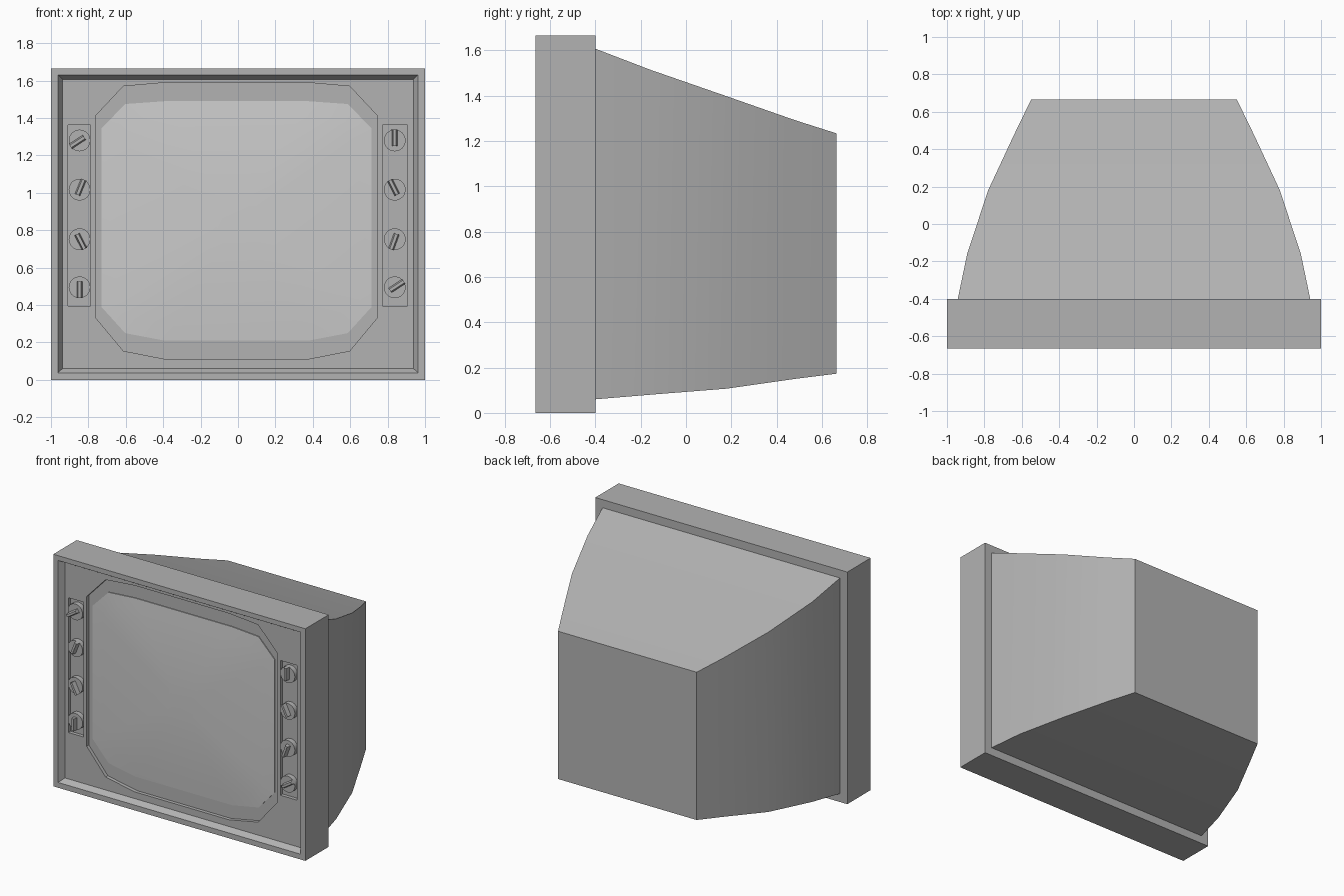
import bpy, bmesh, math
from mathutils import Matrix, Vector

if "Cube" in bpy.data.objects:
    bpy.data.objects.remove(bpy.data.objects["Cube"])

FRONT, PANEL, FLOOR, BACK = -0.665, -0.625, -0.60, -0.40

# Darker grey for the casing; the glass keeps the lighter plain grey
casing = bpy.data.materials.new("casing_grey")
casing.diffuse_color = (0.45, 0.45, 0.45, 1)
casing.use_nodes = True
casing.node_tree.nodes["Principled BSDF"].inputs["Base Color"].default_value = casing.diffuse_color


def finish(bm, name, angle=None, mat=casing):
    bmesh.ops.recalc_face_normals(bm, faces=bm.faces)
    me = bpy.data.meshes.new(name)
    bm.to_mesh(me)
    bm.free()
    if mat:
        me.materials.append(mat)
    ob = bpy.data.objects.new(name, me)
    bpy.context.collection.objects.link(ob)
    bpy.ops.object.select_all(action='DESELECT')
    ob.select_set(True)
    bpy.context.view_layer.objects.active = ob
    if angle:
        bpy.ops.object.shade_smooth_by_angle(angle=math.radians(angle))
    return ob


def skin(bm, rings):
    """Skin equal-length rings of points, closing the ends."""
    loops = [[bm.verts.new(p) for p in r] for r in rings]
    n = len(loops[0])
    for a, b in zip(loops, loops[1:]):
        for i in range(n):
            j = (i + 1) % n
            bm.faces.new((a[i], a[j], b[j], b[i]))
    bm.faces.new(loops[0][::-1])
    bm.faces.new(loops[-1])


def loft(name, rings, angle=None, mat=casing):
    bm = bmesh.new()
    skin(bm, rings)
    return finish(bm, name, angle, mat)


def rect(y, x0, x1, z0, z1):
    return [(x0, y, z0), (x1, y, z0), (x1, y, z1), (x0, y, z1)]


def outline(side, z_low, z_high, dz):
    """Symmetric cut-corner outline from the bottom up and round."""
    x_mid, x_corner, x_side = side
    right = [(x_mid, z_low), (x_corner, z_low + dz[0]), (x_side, z_low + dz[1]),
             (x_side, z_high - dz[2]), (x_corner, z_high - dz[3]), (x_mid, z_high)]
    return right + [(-x, z) for x, z in reversed(right)]


def cut(target, cutter):
    mod = target.modifiers.new("cut", 'BOOLEAN')
    mod.operation = 'DIFFERENCE'
    mod.solver = 'EXACT'
    mod.object = cutter
    bpy.context.view_layer.objects.active = target
    bpy.ops.object.modifier_apply(modifier=mod.name)
    bpy.data.objects.remove(cutter)


# Front frame with a bevelled lip around a recessed panel
frame = loft("front_frame", [
    rect(BACK, -1, 1, 0, 1.665), rect(FRONT, -1, 1, 0, 1.665),
    rect(FRONT, -0.962, 0.962, 0.038, 1.63),
    rect(PANEL, -0.937, 0.937, 0.062, 1.607)])

# Screen recess and two control slots cut into the panel
CX = -0.008
hole = outline((0.375, 0.605, 0.755), 0.11, 1.59, (0.045, 0.225, 0.18, 0.02))
cut(frame, loft("screen_cutter", [[(x + CX, y, z) for x, z in hole] for y in (FLOOR, -0.7)]))
for x0, x1 in ((-0.908, -0.788), (0.773, 0.907)):
    cut(frame, loft("slot_cutter", [rect(y, x0, x1, 0.395, 1.362) for y in (FLOOR, -0.7)]))

# Bulging glass screen with a thin edge
glass = outline((0.385, 0.595, 0.722), 0.21, 1.49, (0.04, 0.18, 0.145, 0.015))
rings = [[(x + CX, FLOOR + 0.01, z) for x, z in glass]]
for s in (1, 0.88, 0.75, 0.6, 0.45, 0.3, 0.15):
    y = FLOOR - 0.006 - 0.028 * (1 - s * s)
    rings.append([(x * s + CX, y, 0.85 + (z - 0.85) * s) for x, z in glass])
loft("screen", rings, 30, mat=None)

# Tapering rear housing
loft("rear_housing", [
    rect(y, -w, w, z0, z1) for y, w, z0, z1 in (
        (BACK, 0.942, 0.06, 1.607), (-0.16, 0.892, 0.08, 1.515),
        (0.18, 0.78, 0.107, 1.397), (0.48, 0.64, 0.15, 1.292),
        (0.665, 0.55, 0.173, 1.233))], 30)


# Control knobs: a disc with a tapered grip bar set towards its pointing end
def knob(name, x, z, degrees):
    place = Matrix.Translation((x, 0, z))
    bm = bmesh.new()
    bmesh.ops.create_cone(bm, cap_ends=True, segments=24, radius1=0.058, radius2=0.058,
                          depth=0.04, matrix=place @ Matrix.Translation((0, FLOOR - 0.015, 0))
                          @ Matrix.Rotation(math.pi / 2, 4, 'X'))
    turn = place @ Matrix.Rotation(-math.radians(degrees), 4, 'Y')
    skin(bm, [[turn @ Vector(p) for p in rect(y, -0.03, 0.058, -hz, hz)]
              for y, hz in ((FLOOR - 0.03, 0.016), (FRONT, 0.008))])
    finish(bm, name, 30)


heights = (1.28, 1.017, 0.752, 0.495)
for side, x, angles in (("left", -0.847, (213, 68, 297, 270)),
                        ("right", 0.838, (90, 117, 250, 33))):
    for i, (z, a) in enumerate(zip(heights, angles)):
        knob(f"{side}_knob_{i + 1}", x, z, a)
